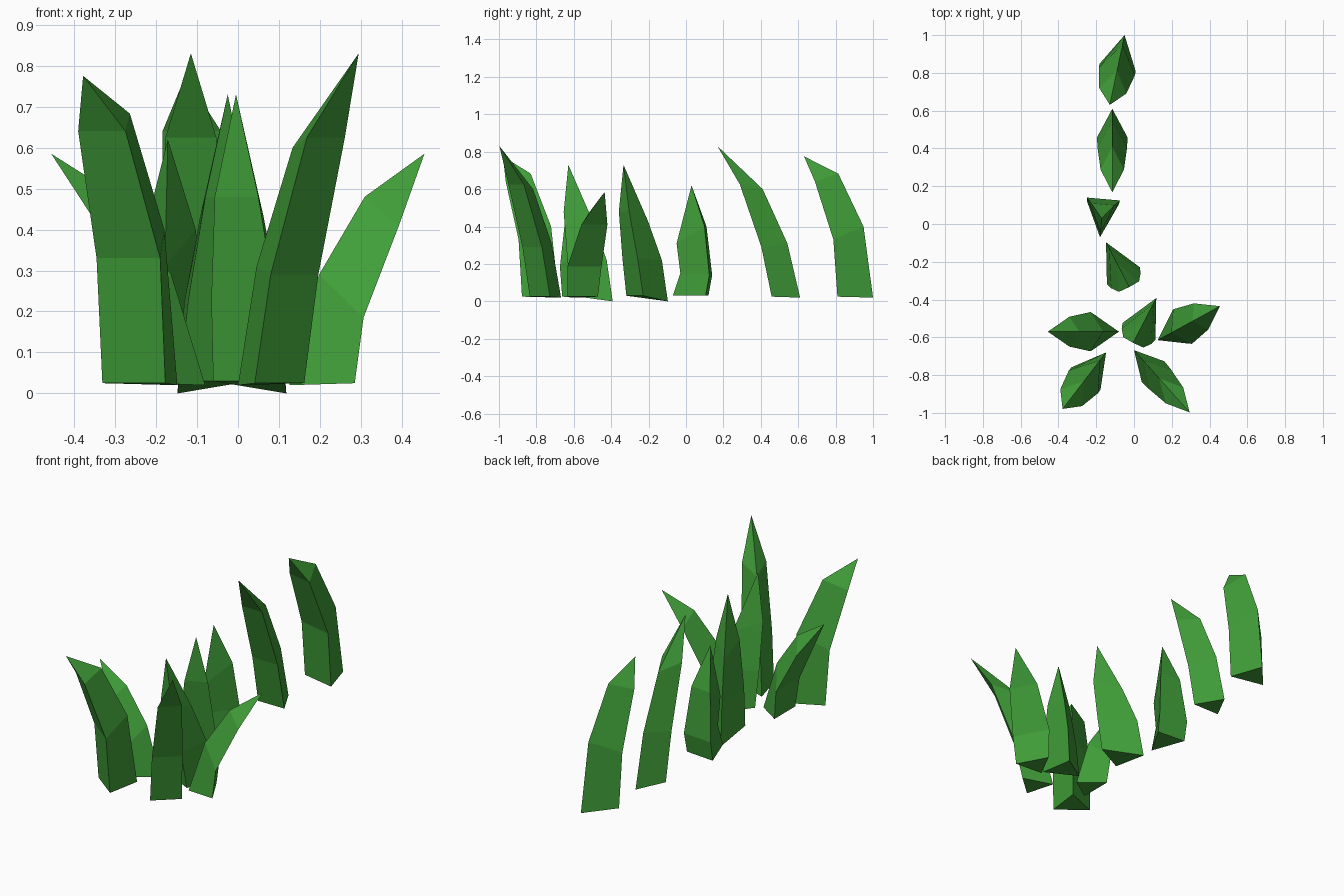
import bpy, bmesh, math

if "Cube" in bpy.data.objects:
    bpy.data.objects.remove(bpy.data.objects["Cube"])

green = bpy.data.materials.new("leaf_green")
green.diffuse_color = (0.051, 0.342, 0.040, 1)
green.use_nodes = True
green.node_tree.nodes["Principled BSDF"].inputs["Base Color"].default_value = green.diffuse_color

# Blade kinds: each level is (ridge forward, ridge z, edge forward, edge z, half width);
# the tip is (forward, z). "Forward" runs from the ridge base along the lean.
KINDS = {
    "broad": ([(0, .02, .174, .025, .097), (.052, .40, .196, .33, .098),
               (.19, .683, .302, .64, .073)], (.377, .775)),
    "tall": ([(0, .02, .152, .025, .081), (.068, .31, .207, .29, .078),
              (.20, .60, .322, .625, .062)], (.442, .83)),
    "pointed": ([(0, 0, .199, .03, .098), (.036, .22, .228, .23, .088),
                 (.12, .43, .264, .48, .06)], (.267, .73)),
    "leaning": ([(0, .02, .132, .025, .092), (.083, .29, .15, .185, .104),
                 (.21, .48, .262, .41, .079)], (.376, .585)),
    "upright": ([(0, .03, .183, .03, .085), (.04, .15, .203, .14, .088),
                 (.02, .31, .175, .40, .062)], (.10, .62)),
}


def blade(name, kind, x, y, heading):
    """Three-sided bent blade with its ridge base at x, y, leaning along heading."""
    a = math.radians(heading)
    c, s = math.cos(a), math.sin(a)
    levels, tip = KINDS[kind]
    bm = bmesh.new()

    def vert(f, l, z):
        return bm.verts.new((x + f * c - l * s, y + f * s + l * c, z))

    rings = [[vert(rf, 0, rz), vert(ef, -w, ez), vert(ef, w, ez)]
             for rf, rz, ef, ez, w in levels]
    top = vert(tip[0], 0, tip[1])
    bm.faces.new(rings[0])
    for i in range(3):
        j = (i + 1) % 3
        for lo, hi in zip(rings, rings[1:]):
            bm.faces.new((lo[i], lo[j], hi[j], hi[i]))
        bm.faces.new((rings[-1][i], rings[-1][j], top))
    bmesh.ops.recalc_face_normals(bm, faces=bm.faces)
    me = bpy.data.meshes.new(name)
    bm.to_mesh(me)
    bm.free()
    me.materials.append(green)
    bpy.context.collection.objects.link(bpy.data.objects.new(name, me))


# Row of blades towards the back
blade("blade_back", "broad", -.05, 1.0, -102)
blade("blade_back_middle", "tall", -.115, .61, -90)
blade("blade_centre", "upright", -.18, -.07, 85)
# Inner pair
blade("blade_inner_left", "pointed", -.148, -.097, -62.6)
blade("blade_inner_right", "pointed", .118, -.392, -117.4)
# Outer cluster at the front
blade("blade_side_right", "leaning", .125, -.615, 28.6)
blade("blade_side_left", "leaning", -.08, -.57, 180)
blade("blade_front_left", "broad", -.148, -.68, -127.6)
blade("blade_front_right", "tall", 0, -.668, -48.2)
